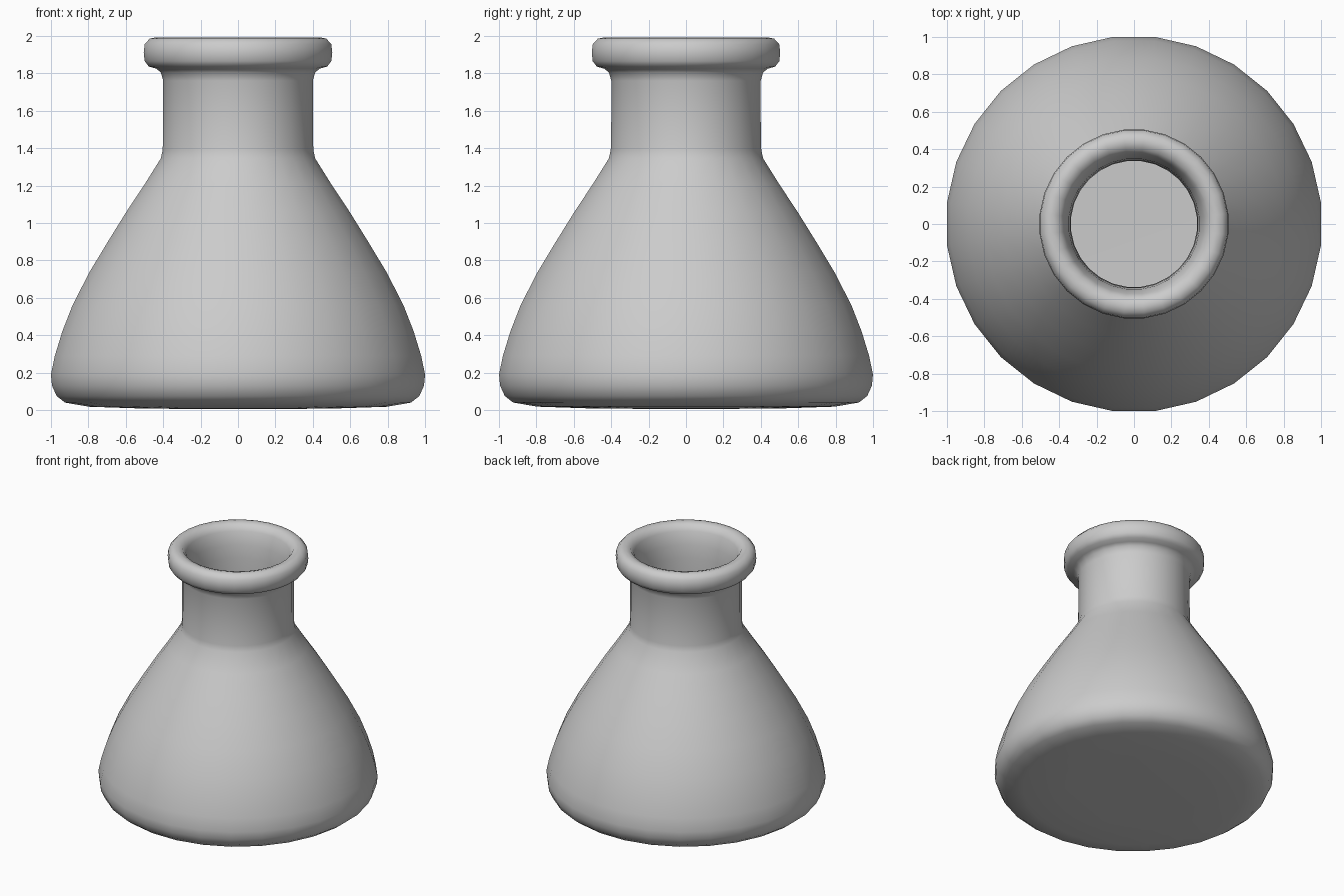
import bpy, bmesh, math

if "Cube" in bpy.data.objects:
    bpy.data.objects.remove(bpy.data.objects["Cube"])

SIDES = 28

# Outer and inner silhouettes (radius, height), from base centre round the lip to inner floor
outer = [(0.5, 0.008), (0.8, 0.018), (0.93, 0.04), (0.975, 0.075), (1.0, 0.13), (1.006, 0.19),
         (0.985, 0.29), (0.945, 0.42), (0.89, 0.56), (0.80, 0.735), (0.70, 0.90),
         (0.60, 1.06), (0.50, 1.21), (0.415, 1.345), (0.405, 1.39), (0.402, 1.55),
         (0.402, 1.76), (0.415, 1.805), (0.44, 1.825), (0.48, 1.836), (0.502, 1.865),
         (0.507, 1.91), (0.502, 1.955), (0.475, 1.985)]
inner = [(0.44, 1.992), (0.40, 1.98), (0.375, 1.94), (0.35, 1.84), (0.342, 1.74), (0.338, 1.40),
         (0.35, 1.33), (0.44, 1.18), (0.54, 1.03), (0.64, 0.87), (0.74, 0.705),
         (0.83, 0.53), (0.885, 0.40), (0.925, 0.28), (0.942, 0.19), (0.93, 0.13),
         (0.87, 0.09), (0.7, 0.075), (0.4, 0.07)]


def lathe(name, profile, bottom_z, floor_z):
    """Spin a profile about z and close both ends with fans."""
    bm = bmesh.new()
    rings = []
    for r, z in profile:
        ring = []
        for i in range(SIDES):
            a = 2 * math.pi * (i + 0.5) / SIDES
            ring.append(bm.verts.new((r * math.cos(a), r * math.sin(a), z)))
        rings.append(ring)
    for low, high in zip(rings, rings[1:]):
        for i in range(SIDES):
            j = (i + 1) % SIDES
            bm.faces.new((low[i], low[j], high[j], high[i]))
    for ring, z, flip in ((rings[0], bottom_z, True), (rings[-1], floor_z, False)):
        centre = bm.verts.new((0, 0, z))
        for i in range(SIDES):
            pair = (ring[i], ring[(i + 1) % SIDES])
            bm.faces.new((centre,) + (pair[::-1] if flip else pair))
    mesh = bpy.data.meshes.new(name)
    bm.to_mesh(mesh)
    bm.free()
    obj = bpy.data.objects.new(name, mesh)
    bpy.context.collection.objects.link(obj)
    return obj


# Hollow flask with rolled lip
flask = lathe("flask", outer + inner, 0.005, 0.07)
bpy.context.view_layer.objects.active = flask
flask.select_set(True)
bpy.ops.object.shade_smooth_by_angle(angle=math.radians(60))
